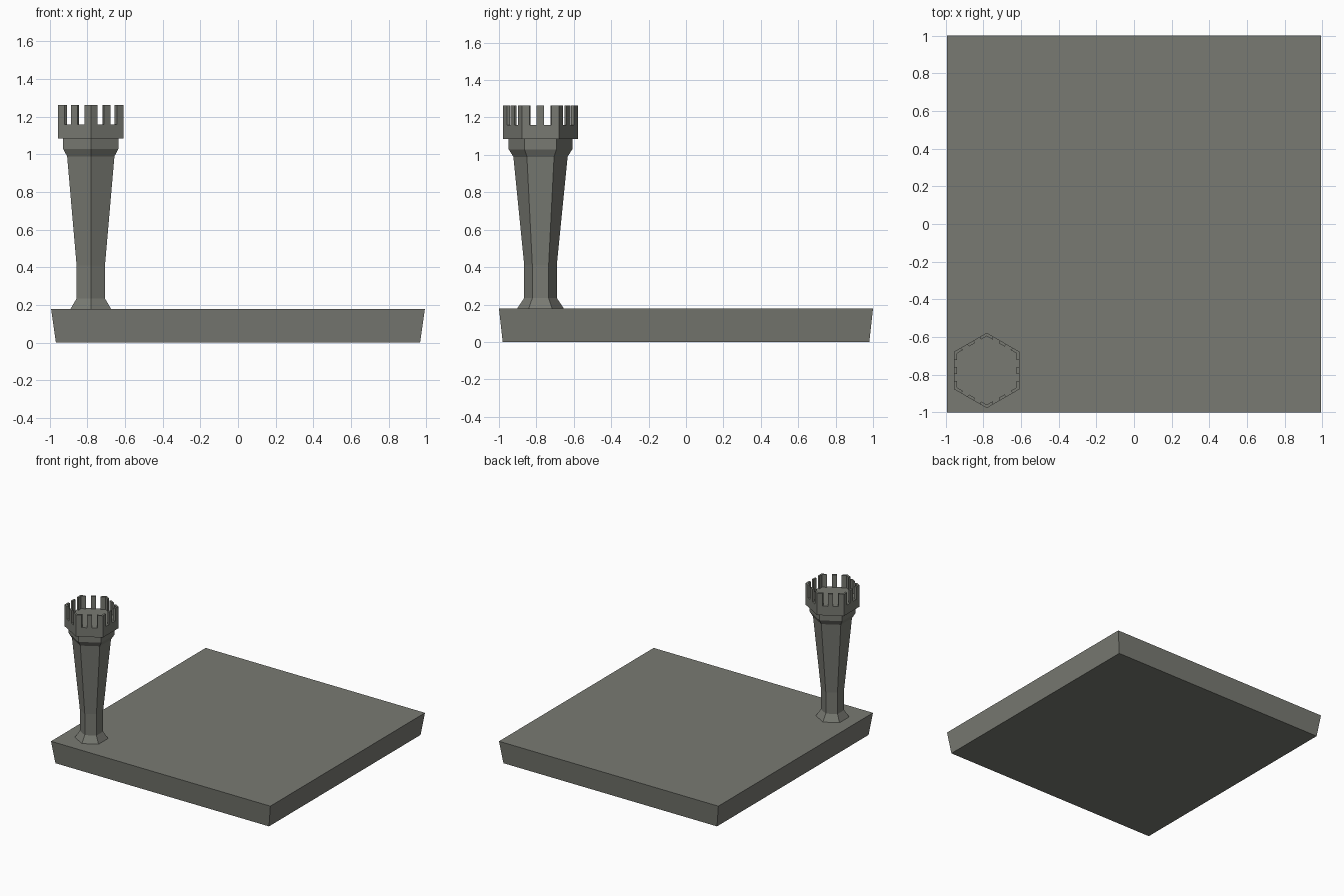
import bpy, bmesh, math
from mathutils import Vector

if "Cube" in bpy.data.objects:
    bpy.data.objects.remove(bpy.data.objects["Cube"])

stone = bpy.data.materials.new("grey_stone")
stone.diffuse_color = (0.19, 0.195, 0.17, 1)
stone.use_nodes = True
stone.node_tree.nodes["Principled BSDF"].inputs["Base Color"].default_value = stone.diffuse_color

CENTRE = Vector((-0.782, -0.778, 0))


def make_object(name, bm):
    bmesh.ops.recalc_face_normals(bm, faces=bm.faces)
    mesh = bpy.data.meshes.new(name)
    bm.to_mesh(mesh)
    bm.free()
    mesh.materials.append(stone)
    obj = bpy.data.objects.new(name, mesh)
    bpy.context.collection.objects.link(obj)
    return obj


def loft(bm, rings):
    """Skin a stack of equal-length point rings and cap both ends."""
    loops = [[bm.verts.new(p) for p in ring] for ring in rings]
    n = len(loops[0])
    for a, b in zip(loops, loops[1:]):
        for i in range(n):
            j = (i + 1) % n
            bm.faces.new((a[i], a[j], b[j], b[i]))
    bm.faces.new(loops[0][::-1])
    bm.faces.new(loops[-1])


def corner(i, radius, z):
    a = math.radians(90 + 60 * i)
    return CENTRE + Vector((radius * math.cos(a), radius * math.sin(a), z))


def hexagon(radius, z):
    return [corner(i, radius, z) for i in range(6)]


def rectangle(x, y, z):
    return [Vector(p) for p in ((-x, -y, z), (x, -y, z), (x, y, z), (-x, y, z))]


# Base slab, tapering slightly towards the ground
bm = bmesh.new()
loft(bm, [rectangle(0.967, 0.98, 0), rectangle(0.993, 1.0, 0.18)])
make_object("base_slab", bm)

# Hexagonal tower shaft with flared foot and collar
bm = bmesh.new()
profile = [(0.124, 0.18), (0.087, 0.235), (0.087, 0.41),
           (0.145, 0.99), (0.17, 1.03), (0.17, 1.085)]
loft(bm, [hexagon(r, z) for r, z in profile])
make_object("tower_shaft", bm)

# Wider platform at the top
R_OUT, R_IN, FLOOR, TOP = 0.2, 0.182, 1.16, 1.263
bm = bmesh.new()
loft(bm, [hexagon(R_OUT, 1.085), hexagon(R_OUT, FLOOR)])
make_object("tower_platform", bm)


# Battlements: an angled merlon at each corner, a flat one on each side
def along(i, t, radius, z):
    return corner(i, radius, z).lerp(corner(i + 1, radius, z), t)


bm = bmesh.new()
for i in range(6):
    for stops in ([(i, 0.4), (i, 0.6)], [(i - 1, 0.8), (i, 0.0), (i, 0.2)]):
        rings = []
        for z in (FLOOR, TOP):
            outer = [along(k, t, R_OUT, z) for k, t in stops]
            inner = [along(k, t, R_IN, z) for k, t in reversed(stops)]
            rings.append(outer + inner)
        loft(bm, rings)
make_object("battlements", bm)
